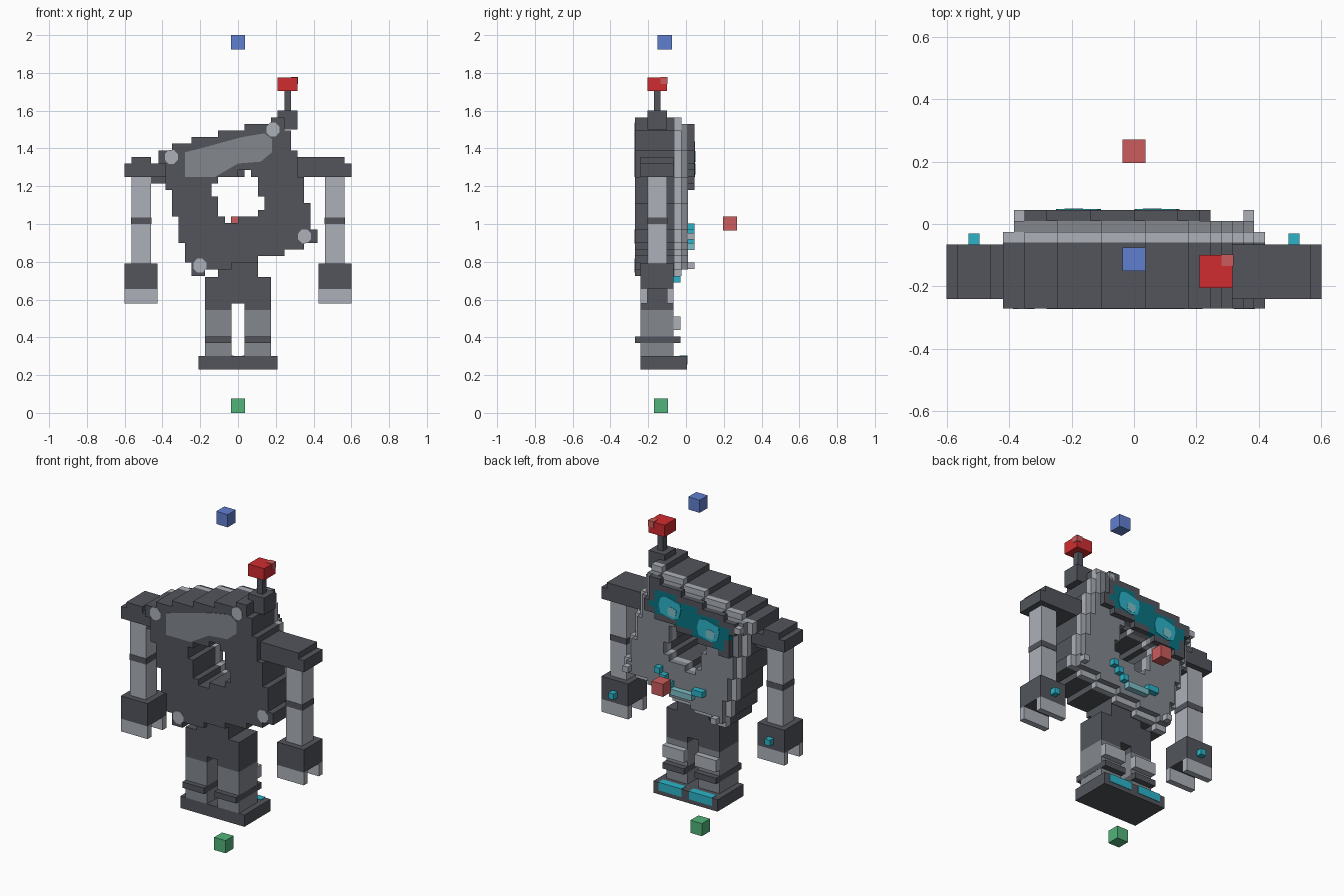
import bpy, bmesh, math
from mathutils import Color, Vector, Matrix

cube = bpy.data.objects.get("Cube")
if cube:
    bpy.data.objects.remove(cube, do_unlink=True)


def material(name, r, g, b):
    c = Color((r / 255, g / 255, b / 255)).from_srgb_to_scene_linear()
    m = bpy.data.materials.new(name)
    m.use_nodes = True
    m.diffuse_color = (*c, 1)
    m.node_tree.nodes["Principled BSDF"].inputs["Base Color"].default_value = (*c, 1)
    return m


DARK = material("dark grey", 82, 85, 92)
MID = material("mid grey", 131, 136, 143)
LIGHT = material("light grey", 172, 176, 184)
TEAL = material("teal", 44, 180, 200)
DEEP = material("deep teal", 8, 115, 130)
PALE = material("pale teal", 125, 190, 200)
RED = material("red", 208, 44, 48)
ROSE = material("rose red", 203, 92, 92)
BLUE = material("blue", 96, 127, 208)
GREEN = material("green", 82, 180, 122)


def finish(name, bm, *mats):
    bmesh.ops.recalc_face_normals(bm, faces=bm.faces)
    me = bpy.data.meshes.new(name)
    bm.to_mesh(me)
    bm.free()
    for m in mats:
        me.materials.append(m)
    ob = bpy.data.objects.new(name, me)
    bpy.context.collection.objects.link(ob)
    return ob


def box(name, mat, x, y, z):
    """Box from (min, max) pairs."""
    bm = bmesh.new()
    size = [b - a for a, b in (x, y, z)]
    mid = [(a + b) / 2 for a, b in (x, y, z)]
    bmesh.ops.create_cube(bm, size=1, matrix=Matrix.Translation(mid) @ Matrix.Diagonal((*size, 1)))
    return finish(name, bm, mat)


def pair(name, mat, x, y, z):
    box("left_" + name, mat, x, y, z)
    box("right_" + name, mat, (-x[1], -x[0]), y, z)


def plate(name, mat, points, y, depth):
    """Thin painted panel with an outline in x and z."""
    bm = bmesh.new()
    f = bm.faces.new([bm.verts.new((px, y, pz)) for px, pz in points])
    ext = bmesh.ops.extrude_face_region(bm, geom=[f])
    verts = [v for v in ext["geom"] if isinstance(v, bmesh.types.BMVert)]
    bmesh.ops.translate(bm, verts=verts, vec=(0, depth, 0))
    return finish(name, bm, mat)


# Tilted body, rasterised on a block grid
V = 0.035
CENTRE = 1.145
TILT = math.radians(14.5)
N = 13
F0, F1, F2, F3, F4 = -0.27, -0.06, -0.025, 0.01, 0.045


def tilted(x, z):
    dz = z - CENTRE
    return (x * math.cos(TILT) + dz * math.sin(TILT),
            dz * math.cos(TILT) - x * math.sin(TILT))


def untilted(u, v):
    return (u * math.cos(TILT) - v * math.sin(TILT),
            CENTRE + u * math.sin(TILT) + v * math.cos(TILT))


def block_layer(name, inside, y0, y1, mats, rule=lambda u, v: 0):
    """Layer of blocks whose centres pass the test; only outer faces are made."""
    cells = set()
    for i in range(-N, N):
        for k in range(-N, N):
            if inside(*tilted((i + 0.5) * V, CENTRE + (k + 0.5) * V)):
                cells.add((i, k))
    bm = bmesh.new()

    def face(pts, index):
        f = bm.faces.new([bm.verts.new((a * V, b, CENTRE + c * V)) for a, b, c in pts])
        f.material_index = index

    for i, k in cells:
        m = rule(*tilted((i + 0.5) * V, CENTRE + (k + 0.5) * V))
        ring = [(i, k), (i + 1, k), (i + 1, k + 1), (i, k + 1)]
        for y in (y0, y1):
            face([(a, y, c) for a, c in ring], m)
        for n, (di, dk) in enumerate([(0, -1), (1, 0), (0, 1), (-1, 0)]):
            if (i + di, k + dk) not in cells:
                (a, c), (b, d) = ring[n], ring[(n + 1) % 4]
                face([(a, y0, c), (b, y0, d), (b, y1, d), (a, y1, c)], m)
    bmesh.ops.remove_doubles(bm, verts=bm.verts, dist=1e-4)
    bmesh.ops.recalc_face_normals(bm, faces=bm.faces)
    bmesh.ops.dissolve_limit(bm, angle_limit=0.02, verts=bm.verts, edges=bm.edges,
                             delimit={'MATERIAL'})
    return finish(name, bm, *mats)


def frame(half):
    return lambda u, v: 0.115 < max(abs(u), abs(v)) < half


block_layer("body", frame(0.345), F0, F1, [DARK])
block_layer("body_trim", frame(0.345), F1, F2, [LIGHT])
block_layer("face_panel", frame(0.315), F2, F3, [MID])
block_layer("visor", lambda u, v: -0.28 < u < 0.285 and 0.11 < v < 0.32, F3, F4,
            [DARK, DEEP], lambda u, v: int(abs(u) < 0.25 and 0.14 < v < 0.28))


# Eyes painted on the visor
def eye_shape(u, v, w, h):
    ring = [(-1, -.5), (-.5, -1), (.7, -1), (1, -.3), (1, .6), (.5, 1), (-.8, 1), (-1, .4)]
    return [untilted(u + a * w, v + b * h) for a, b in ring]


for side, u in (("left", 0.13), ("right", -0.13)):
    plate(side + "_eye", TEAL, eye_shape(u, 0.205, 0.07, 0.055), F4, 0.003)
    plate(side + "_eye_glint", PALE, eye_shape(u - 0.02, 0.19, 0.028, 0.026), F4, 0.005)


# Smile made of blocks
def face_block(name, mat, x, z, w=V):
    box(name, mat, (x - w / 2, x + w / 2), (F3, F4), (z - V / 2, z + V / 2))


for n, (x, z) in enumerate([(0.16, 0.985), (0.125, 0.95), (0.09, 0.915),
                            (-0.085, 0.915), (-0.12, 0.915)]):
    face_block(f"smile_block_{n}", TEAL, x, z)
face_block("smile_bar", PALE, 0.003, 0.88, 4 * V)

# Corner bolts and matching light patches on the other side
for n, (x, z) in enumerate([(-0.3675, 1.355), (0.1925, 1.5), (0.3675, 0.935), (-0.21, 0.78)]):
    face_block(f"corner_bolt_{n}", LIGHT, x, z)
    cx, cz = x * 0.96, z
    plate(f"corner_patch_{n}", LIGHT,
          [(cx + 0.037 * math.cos(a * math.pi / 4 + 0.4), cz + 0.04 * math.sin(a * math.pi / 4 + 0.4))
           for a in range(8)], F0, -0.003)
plate("worn_patch", MID,
      [(-0.28, 1.25), (-0.28, 1.38), (-0.2, 1.4), (0.02, 1.46), (0.14, 1.48), (0.18, 1.45),
       (0.18, 1.38), (0.12, 1.33), (0.0, 1.32), (-0.12, 1.25)], F0, -0.003)

# Antenna
box("antenna_base", DARK, (0.21, 0.315), (-0.205, -0.1), (1.5, 1.6))
box("antenna_stem", DARK, (0.245, 0.28), (-0.17, -0.135), (1.6, 1.71))
box("antenna_light", RED, (0.21, 0.315), (-0.205, -0.1), (1.705, 1.775))
box("antenna_glint", ROSE, (0.28, 0.318), (-0.135, -0.097), (1.742, 1.778))

# Shoulders
Y = (-0.24, -0.065)
ARM_Y = (-0.205, -0.1)
box("right_shoulder", DARK, (-0.6, -0.36), Y, (1.25, 1.32))
box("right_shoulder_joint", DARK, (-0.46, -0.36), ARM_Y, (1.215, 1.25))
box("right_shoulder_cap", DARK, (-0.565, -0.46), Y, (1.32, 1.355))
box("left_shoulder", DARK, (0.25, 0.6), Y, (1.25, 1.32))
box("left_shoulder_cap", DARK, (0.25, 0.565), Y, (1.32, 1.355))

# Arms and hands
pair("arm", LIGHT, (0.46, 0.565), ARM_Y, (0.79, 1.25))
pair("elbow_band", DARK, (0.458, 0.567), (-0.207, -0.098), (1.0, 1.035))
pair("hand", DARK, (0.425, 0.6), Y, (0.655, 0.79))
pair("finger", LIGHT, (0.425, 0.6), (-0.24, -0.205), (0.58, 0.655))
pair("thumb", LIGHT, (0.425, 0.6), (-0.1, -0.065), (0.58, 0.655))
pair("hand_light", TEAL, (0.495, 0.53), (-0.065, -0.03), (0.69, 0.725))

# Hips, legs and feet
box("waist", DARK, (-0.105, 0.105), Y, (0.72, 0.84))
box("hips", DARK, (-0.175, 0.175), Y, (0.58, 0.72))
pair("thigh", DARK, (0.035, 0.175), Y, (0.545, 0.58))
pair("leg", MID, (0.035, 0.175), Y, (0.3, 0.545))
pair("knee_pad", LIGHT, (0.035, 0.175), (-0.065, -0.03), (0.44, 0.51))
pair("ankle_band", DARK, (0.034, 0.176), (-0.27, -0.03), (0.37, 0.405))
box("feet", DARK, (-0.21, 0.21), (-0.24, 0.005), (0.23, 0.3))
pair("toe_light", TEAL, (0.025, 0.175), (0.003, 0.008), (0.255, 0.3))
pair("toe_top_light", TEAL, (0.025, 0.175), (-0.035, 0.008), (0.298, 0.303))

# Floating marker blocks
H = 0.0375
box("blue_marker", BLUE, (-H, H), (-0.15, -0.075), (1.925, 2.0))
box("green_marker", GREEN, (-H, H), (-0.17, -0.095), (0.0, 0.075))
box("nose_marker", ROSE, (-H, H), (0.195, 0.27), (0.965, 1.04))
